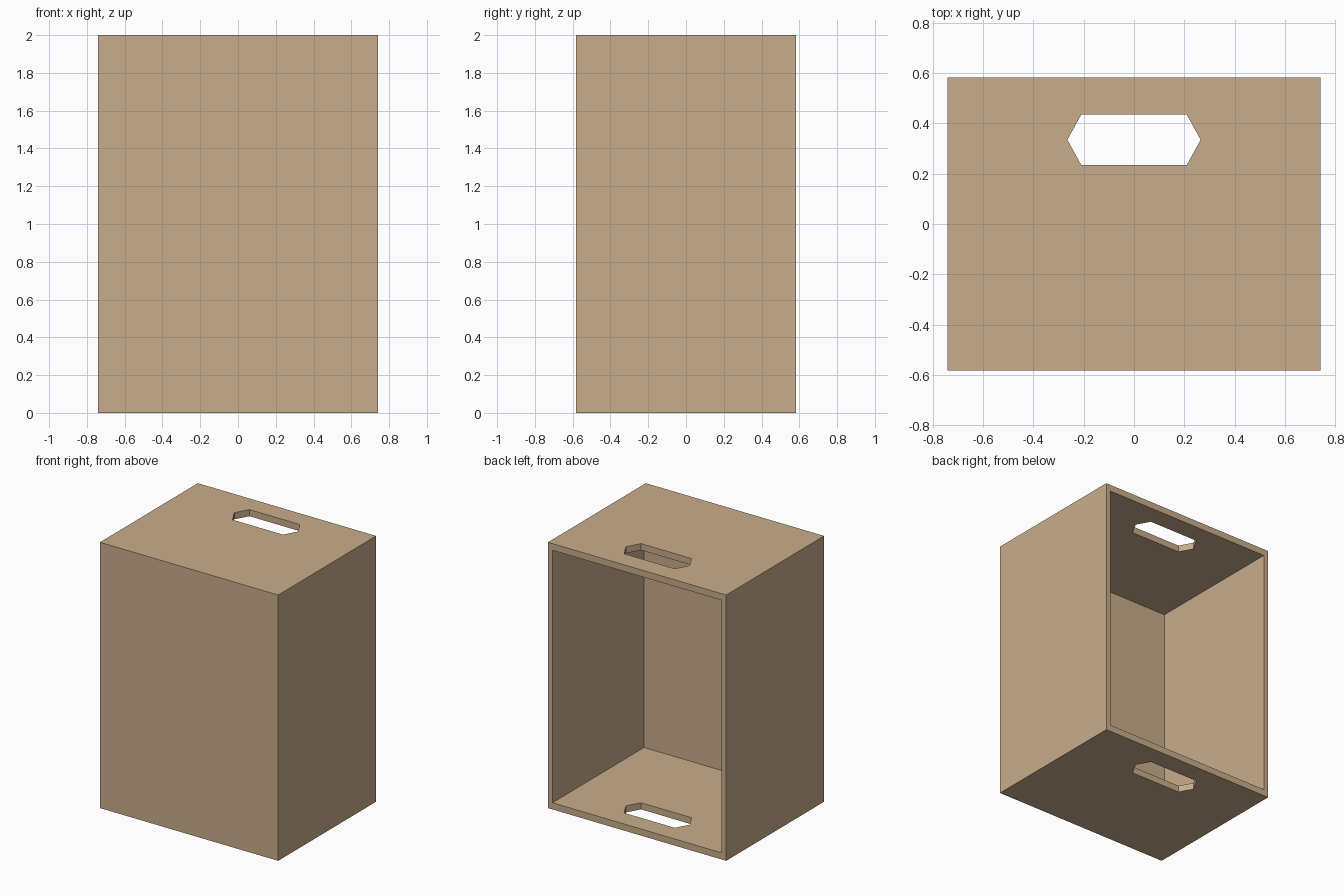
import bpy, bmesh

if "Cube" in bpy.data.objects:
    bpy.data.objects.remove(bpy.data.objects["Cube"])

# overall half sizes and wall thicknesses
HX, HY, H = 0.742, 0.582, 2.0
SIDE, CAP, FRONT = 0.038, 0.05, 0.075

wood = bpy.data.materials.new("tan_wood")
wood.diffuse_color = (0.584, 0.423, 0.262, 1)
wood.use_nodes = True
wood.node_tree.nodes["Principled BSDF"].inputs["Base Color"].default_value = wood.diffuse_color


def prism(name, outline, z0, z1):
    """Closed prism from an xy outline."""
    bm = bmesh.new()
    base = bm.faces.new([bm.verts.new((x, y, z0)) for x, y in outline])
    top = bmesh.ops.extrude_face_region(bm, geom=[base])["geom"]
    verts = [v for v in top if isinstance(v, bmesh.types.BMVert)]
    bmesh.ops.translate(bm, verts=verts, vec=(0, 0, z1 - z0))
    bmesh.ops.recalc_face_normals(bm, faces=bm.faces)
    mesh = bpy.data.meshes.new(name)
    bm.to_mesh(mesh)
    bm.free()
    mesh.materials.append(wood)
    obj = bpy.data.objects.new(name, mesh)
    bpy.context.collection.objects.link(obj)
    return obj


def rect(x0, x1, y0, y1):
    return [(x0, y0), (x1, y0), (x1, y1), (x0, y1)]


# outer box
box = prism("open_box", rect(-HX, HX, -HY, HY), 0, H)

# cavity open at the back
cavity = prism("cavity_cutter", rect(-HX + SIDE, HX - SIDE, -HY + FRONT, HY + 0.2), CAP, H - CAP)

# six-sided hand hole through top and bottom
hexagon = [(-0.265, 0.335), (-0.21, 0.235), (0.21, 0.235),
           (0.265, 0.335), (0.21, 0.435), (-0.21, 0.435)]
hole = prism("hand_hole_cutter", hexagon, -0.2, H + 0.2)

# cut both and remove the cutters
bpy.context.view_layer.objects.active = box
for cutter in (cavity, hole):
    mod = box.modifiers.new(cutter.name, 'BOOLEAN')
    mod.operation, mod.solver, mod.object = 'DIFFERENCE', 'EXACT', cutter
    bpy.ops.object.modifier_apply(modifier=mod.name)
    bpy.data.objects.remove(cutter)
